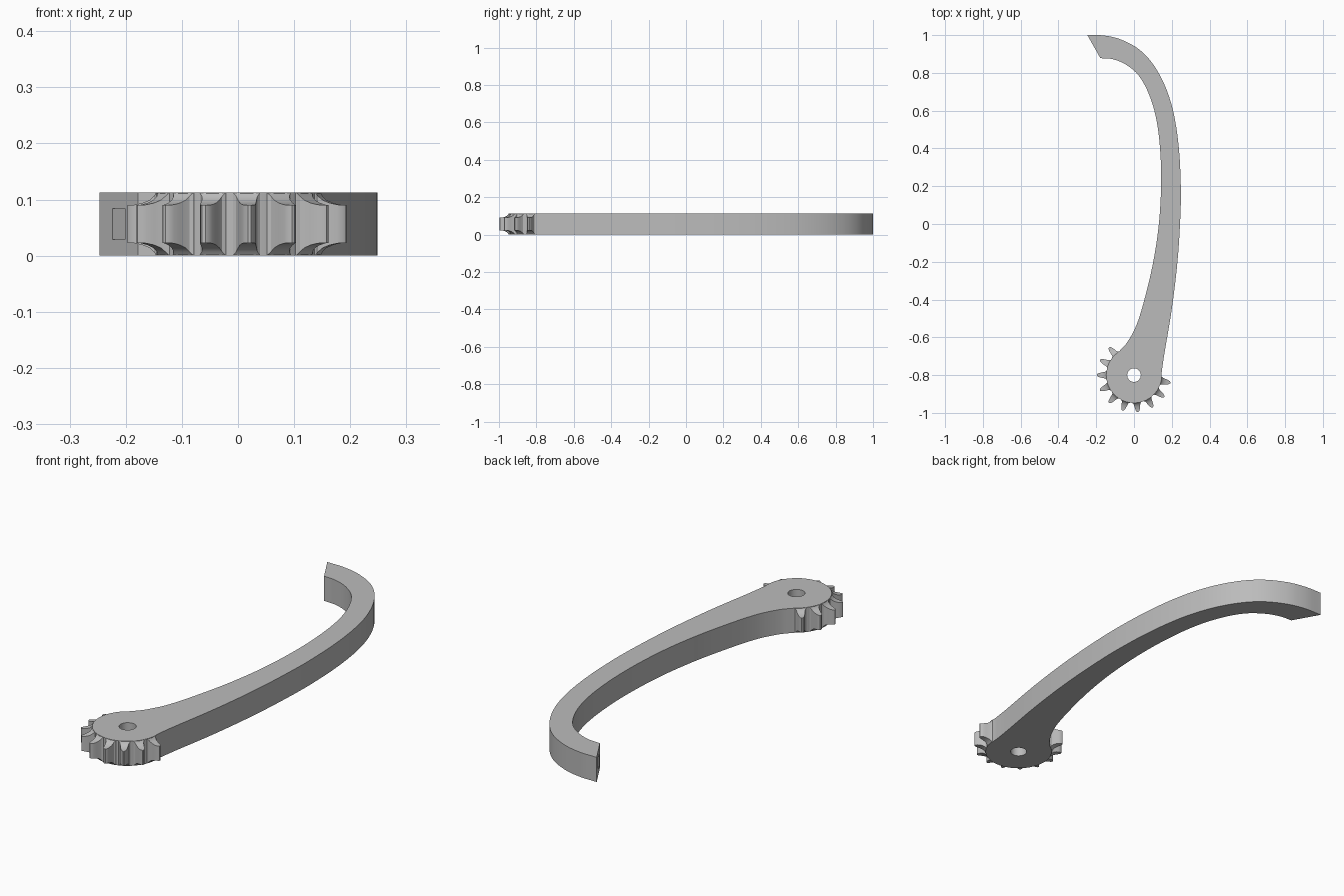
import bpy, bmesh
from math import cos, sin, radians
from mathutils import Vector, Matrix
from mathutils.geometry import interpolate_bezier

H = 0.113                       # thickness of the finger
HUB = Vector((0, -0.8))         # gear centre
ROOT = 0.147                    # gear root radius

cube = bpy.data.objects.get("Cube")
if cube:
    bpy.data.objects.remove(cube)

grey = bpy.data.materials.new("plain grey")
grey.use_nodes = True
grey.diffuse_color = (0.5, 0.5, 0.5, 1)
grey.node_tree.nodes["Principled BSDF"].inputs["Base Color"].default_value = (0.5, 0.5, 0.5, 1)


def make(name, bm):
    bmesh.ops.recalc_face_normals(bm, faces=bm.faces)
    me = bpy.data.meshes.new(name)
    bm.to_mesh(me)
    bm.free()
    ob = bpy.data.objects.new(name, me)
    bpy.context.collection.objects.link(ob)
    me.materials.append(grey)
    return ob


def activate(ob):
    bpy.ops.object.select_all(action='DESELECT')
    ob.select_set(True)
    bpy.context.view_layer.objects.active = ob


def smooth_path(points, steps=5):
    """Smooth curve through the given points."""
    p = [Vector(q) for q in points]
    tan = [(p[min(i + 1, len(p) - 1)] - p[max(i - 1, 0)]).normalized() for i in range(len(p))]
    out = []
    for i in range(len(p) - 1):
        d = (p[i + 1] - p[i]).length / 3
        out += interpolate_bezier(p[i], p[i] + tan[i] * d,
                                  p[i + 1] - tan[i + 1] * d, p[i + 1], steps + 1)[:-1]
    return [Vector(q[:2]) for q in out] + [p[-1]]


def polar(r, deg):
    return HUB + Vector((cos(radians(deg)), sin(radians(deg)))) * r


def cut(ob, cutter):
    mod = ob.modifiers.new("cut", 'BOOLEAN')
    mod.operation = 'DIFFERENCE'
    mod.solver = 'EXACT'
    mod.object = cutter
    activate(ob)
    bpy.ops.object.modifier_apply(modifier=mod.name)
    bpy.data.objects.remove(cutter)


# Curved arm and hub as one outline
outer = smooth_path([(-0.247, 1.0), (-0.16, 0.998), (-0.07, 0.977), (0.03, 0.922),
                     (0.105, 0.84), (0.166, 0.727), (0.21, 0.586), (0.238, 0.396),
                     (0.248, 0.185), (0.245, 0.03), (0.23, -0.2), (0.2, -0.45),
                     (0.157, -0.71), (0.146, -0.79)])
hub = [polar(ROOT, a) for a in range(-4, -236, -4)]
inner = smooth_path([(-0.08, -0.676), (-0.035, -0.625), (0.013, -0.535), (0.055, -0.4),
                     (0.1, -0.21), (0.13, -0.015), (0.143, 0.185), (0.14, 0.37),
                     (0.12, 0.545), (0.082, 0.68), (0.024, 0.787), (-0.045, 0.845),
                     (-0.115, 0.873), (-0.178, 0.878)])
bm = bmesh.new()
base = bm.faces.new([bm.verts.new((p.x, p.y, 0)) for p in outer + hub + inner])
top = bmesh.ops.extrude_face_region(bm, geom=[base])["geom"]
bmesh.ops.translate(bm, vec=(0, 0, H), verts=[v for v in top if isinstance(v, bmesh.types.BMVert)])
finger = make("finger_arm", bm)

# Pivot hole
bm = bmesh.new()
bmesh.ops.create_cone(bm, cap_ends=True, segments=32, radius1=0.036, radius2=0.036, depth=0.4,
                      matrix=Matrix.Translation((HUB.x, HUB.y, H / 2)))
cut(finger, make("hole_cutter", bm))

# Rectangular pocket in the slanted tip
along = Vector((0.069, -0.122, 0)).normalized()
inward = Vector((-along.y, along.x, 0))
turn = Matrix((inward, along, (0, 0, 1))).transposed().to_4x4()
bm = bmesh.new()
bmesh.ops.create_cube(bm, size=1, matrix=Matrix.Translation((-0.213, 0.939, H / 2)) @ turn
                      @ Matrix.Diagonal((0.1, 0.046, 0.056, 1)))
cut(finger, make("pocket_cutter", bm))

# Gear teeth: sections of radius, half width and end relief
sections = [(0.135, 0.028, 0), (0.146, 0.024, 0.001), (0.15, 0.019, 0.007),
            (0.158, 0.0165, 0.014), (0.17, 0.0145, 0.019), (0.183, 0.0115, 0.022),
            (0.192, 0.008, 0.023), (0.197, 0.003, 0.023)]
bm = bmesh.new()
for k in range(10):
    angle = -12 - 24 * k
    radial = polar(1, angle) - HUB
    side = Vector((-radial.y, radial.x))
    rings = []
    for r, w, relief in sections:
        ring = []
        for s, z in ((-1, relief), (1, relief), (1, H - relief), (-1, H - relief)):
            p = HUB + radial * r + side * (w * s)
            ring.append(bm.verts.new((p.x, p.y, z)))
        rings.append(ring)
    for a, b in zip(rings, rings[1:]):
        for i in range(4):
            j = (i + 1) % 4
            bm.faces.new((a[i], a[j], b[j], b[i]))
    bm.faces.new(rings[0])
    bm.faces.new(rings[-1])
teeth = make("gear_teeth", bm)

for ob in (finger, teeth):
    activate(ob)
    bpy.ops.object.shade_smooth_by_angle(angle=radians(30))
